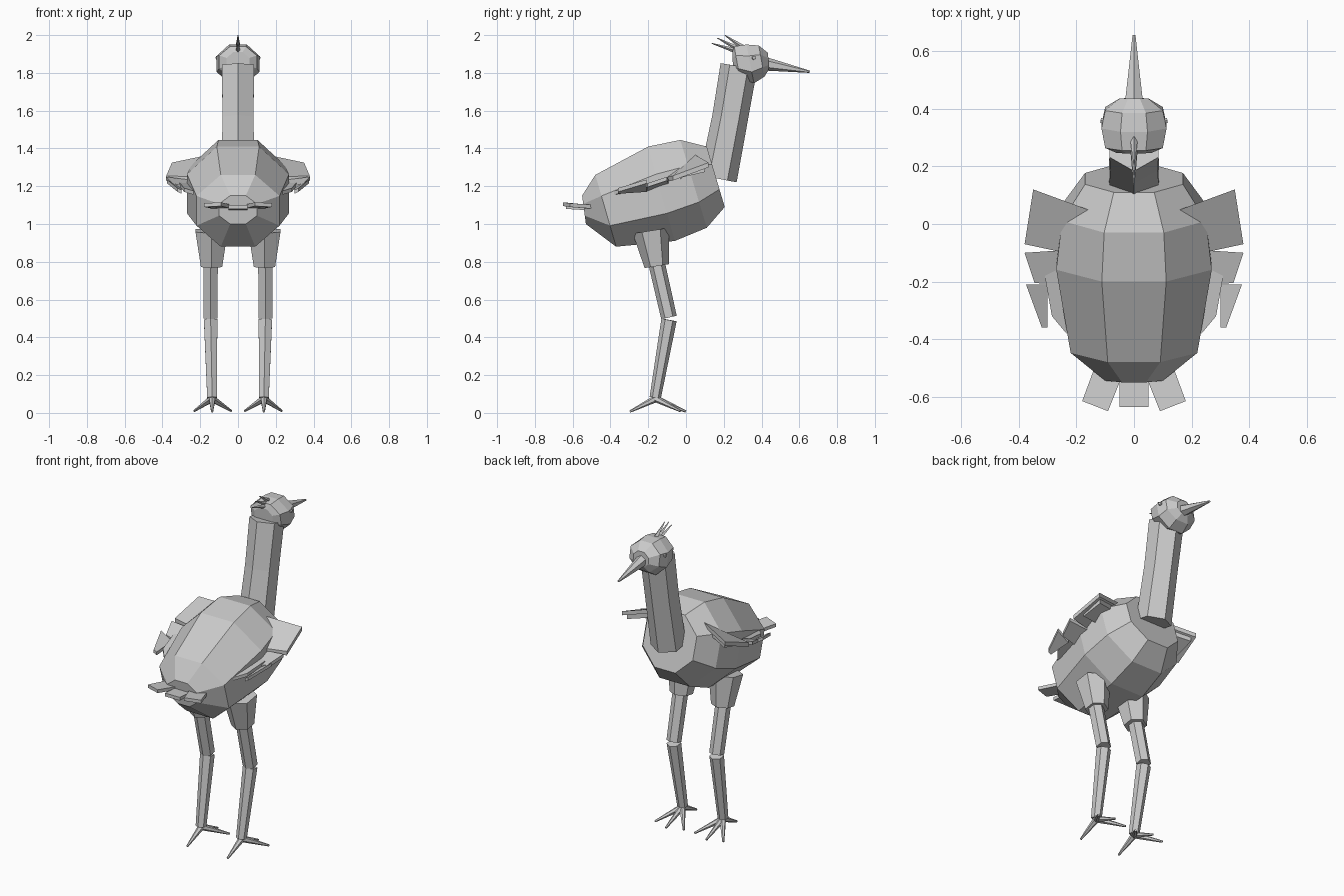
import bpy, bmesh, math
from mathutils import Vector

cube = bpy.data.objects.get("Cube")
if cube:
    bpy.data.objects.remove(cube, do_unlink=True)

GREY = (0.6, 0.6, 0.6, 1)
mat = bpy.data.materials.new("plain grey")
mat.use_nodes = True
mat.diffuse_color = GREY
mat.node_tree.nodes["Principled BSDF"].inputs["Base Color"].default_value = GREY


def finish(name, bm):
    bmesh.ops.recalc_face_normals(bm, faces=bm.faces)
    mesh = bpy.data.meshes.new(name)
    bm.to_mesh(mesh)
    bm.free()
    mesh.materials.append(mat)
    obj = bpy.data.objects.new(name, mesh)
    bpy.context.collection.objects.link(obj)
    return obj


def loft(name, rings):
    """Skin a list of point rings and close both ends."""
    bm = bmesh.new()
    loops = [[bm.verts.new(p) for p in ring] for ring in rings]
    n = len(loops[0])
    for a, b in zip(loops, loops[1:]):
        for i in range(n):
            j = (i + 1) % n
            bm.faces.new((a[i], a[j], b[j], b[i]))
    bm.faces.new(loops[0])
    bm.faces.new(loops[-1])
    return finish(name, bm)


def octagon(top_y, top_z, low_y, low_z, half_width):
    """Flat-topped octagon spanning a top and a bottom point."""
    top, low = Vector((0, top_y, top_z)), Vector((0, low_y, low_z))
    ring = []
    for k in range(8):
        a = math.radians(22.5 + 45 * k)
        s = 1 / math.cos(math.radians(22.5))
        p = low.lerp(top, (math.cos(a) * s + 1) / 2)
        p.x = math.sin(a) * s * half_width
        ring.append(p)
    return ring


def tube(name, points, radii, sides=6):
    """Low-poly limb through points, each ring square to the path."""
    pts = [Vector(p) for p in points]
    rings = []
    for i, (p, r) in enumerate(zip(pts, radii)):
        d = (pts[min(i + 1, len(pts) - 1)] - pts[max(i - 1, 0)]).normalized()
        side = Vector((1, 0, 0))
        side = (side - d * side.dot(d)).normalized()
        back = d.cross(side)
        rings.append([p + r * (back * math.cos(a) + side * math.sin(a))
                      for a in (math.tau * k / sides for k in range(sides))])
    return loft(name, rings)


def plate(name, corners, thick=0.02):
    down = Vector((0, 0, -thick))
    return loft(name, [corners, [Vector(c) + down for c in corners]])


def both(maker, name, points, *args):
    """Make a left part and its mirrored right twin."""
    for side, s in (("left", 1), ("right", -1)):
        maker(side + "_" + name, [(s * x, y, z) for x, y, z in points], *args)


# Body: tilted egg from tail to breast
loft("body", [octagon(*r) for r in (
    (-0.55, 1.15, -0.53, 1.0, 0.1),
    (-0.48, 1.26, -0.37, 0.88, 0.22),
    (-0.2, 1.41, -0.06, 0.91, 0.27),
    (-0.03, 1.445, 0.11, 0.98, 0.25),
    (0.11, 1.41, 0.205, 1.09, 0.17))])

# Neck and head
tube("neck", [(0, 0.17, 1.24), (0, 0.233, 1.56), (0, 0.28, 1.835)],
     [0.1, 0.095, 0.098])
loft("head", [octagon(*r) for r in (
    (0.245, 1.91, 0.25, 1.805, 0.06),
    (0.255, 1.94, 0.285, 1.775, 0.1),
    (0.32, 1.95, 0.36, 1.745, 0.113),
    (0.385, 1.945, 0.415, 1.78, 0.1),
    (0.435, 1.905, 0.437, 1.815, 0.05))])
tube("beak", [(0, 0.42, 1.848), (0, 0.655, 1.806)], [0.036, 0.006])
both(tube, "eye", [(0.095, 0.355, 1.88), (0.116, 0.36, 1.88)], [0.014, 0.009])

# Crest spikes
for i, (y0, z0, y1, z1) in enumerate(((0.27, 1.915, 0.135, 1.957),
                                      (0.28, 1.925, 0.165, 1.985),
                                      (0.30, 1.935, 0.205, 2.0))):
    tube("crest_spike_%d" % (i + 1), [(0, y0, z0), (0, y1, z1)],
         [0.014, 0.002], 4)

# Wings: overlapping slabs
both(plate, "wing_shoulder", [(0.16, 0.05, 1.365), (0.35, 0.12, 1.325),
                              (0.38, -0.07, 1.255), (0.24, -0.1, 1.25)], 0.025)
both(plate, "wing_covert", [(0.17, 0.04, 1.335), (0.33, 0.1, 1.305),
                            (0.34, -0.03, 1.275), (0.22, -0.03, 1.26)], 0.03)
both(plate, "wing_middle_feather", [(0.23, -0.09, 1.23), (0.38, -0.1, 1.25),
                                    (0.345, -0.205, 1.215),
                                    (0.25, -0.21, 1.19)])
both(plate, "wing_inner_feather", [(0.23, -0.14, 1.21), (0.31, -0.18, 1.22),
                                   (0.285, -0.32, 1.19),
                                   (0.235, -0.38, 1.175)])
both(plate, "wing_outer_feather", [(0.30, -0.21, 1.19), (0.375, -0.21, 1.235),
                                   (0.32, -0.36, 1.19), (0.30, -0.36, 1.18)])

# Tail feathers
plate("tail_center_feather", [(-0.05, -0.48, 1.09), (0.05, -0.48, 1.09),
                              (0.05, -0.635, 1.1), (-0.05, -0.635, 1.1)])
both(plate, "tail_side_feather", [(0.03, -0.5, 1.1), (0.13, -0.48, 1.1),
                                  (0.18, -0.615, 1.11), (0.09, -0.65, 1.115)])

# Legs
both(tube, "thigh", [(0.14, -0.185, 0.965), (0.14, -0.155, 0.777)],
     [0.098, 0.065])
both(tube, "upper_leg", [(0.145, -0.155, 0.79), (0.145, -0.09, 0.505)],
     [0.044, 0.042])
both(tube, "lower_leg", [(0.145, -0.09, 0.492), (0.137, -0.163, 0.08)],
     [0.041, 0.03])

# Toes
ankle = (0.137, -0.16, 0.075)
for name, tip in (("outer", (0.232, -0.03, 0.01)),
                  ("middle", (0.137, 0.0, 0.007)),
                  ("inner", (0.036, -0.03, 0.01)),
                  ("back", (0.137, -0.297, 0.007))):
    both(tube, name + "_toe", [ankle, tip], [0.019, 0.006])
